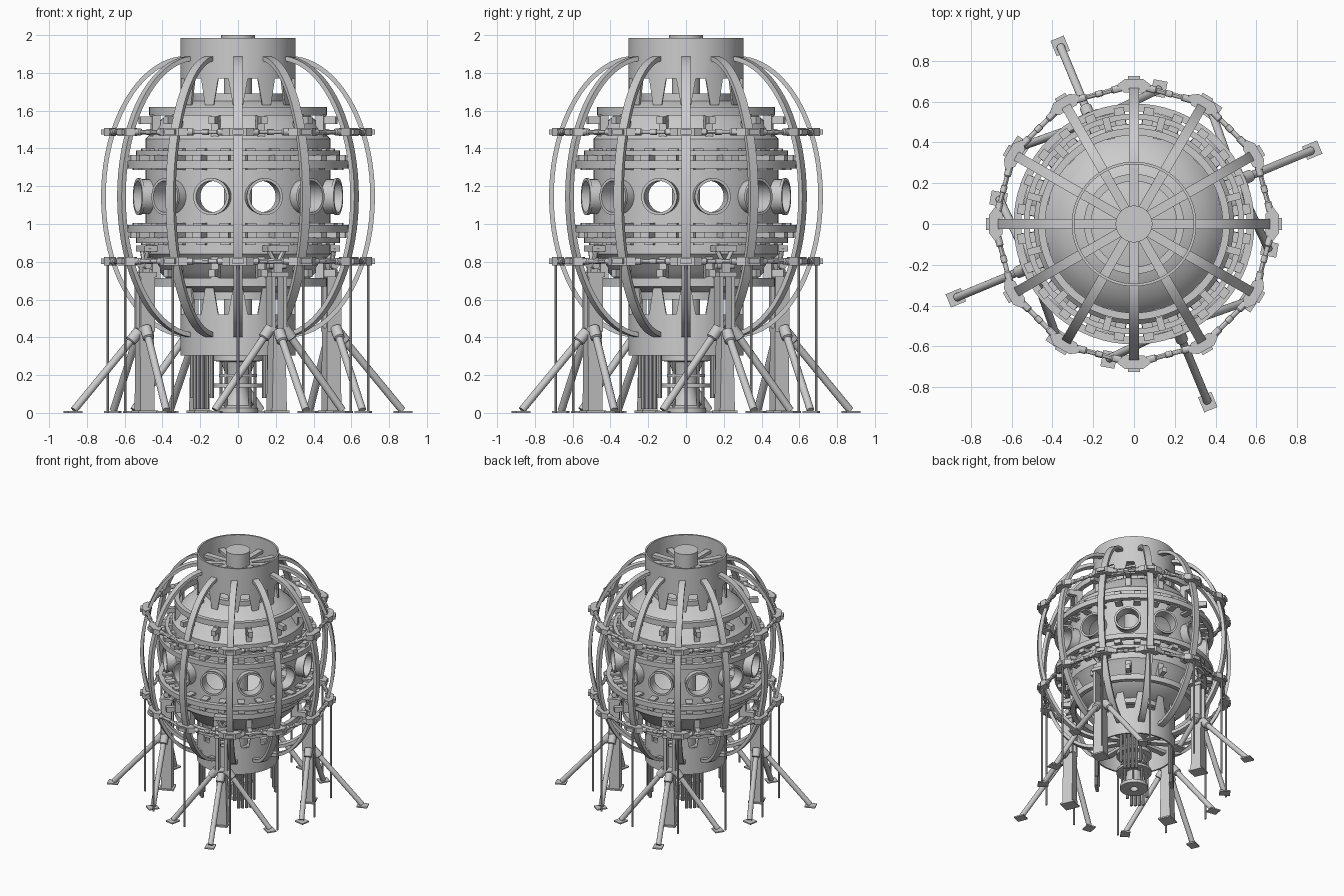
import bpy, bmesh
from math import sin, cos, pi, radians
from mathutils import Vector

if "Cube" in bpy.data.objects:
    bpy.data.objects.remove(bpy.data.objects["Cube"])

C = 1.145  # mid-plane height of the machine
TWELVE = [i * 30 for i in range(12)]
PORTS = [15 + i * 30 for i in range(12)]
LEGS = [22.5 + i * 90 for i in range(4)]


def P(a, r, t, z):
    """Point from angle, radius, tangential offset and height."""
    a = radians(a)
    return Vector((r * cos(a) - t * sin(a), r * sin(a) + t * cos(a), z))


def loft(bm, rings, loop=False):
    vs = [[bm.verts.new(p) for p in ring] for ring in rings]
    n, m = len(vs), len(vs[0])
    for i in range(n if loop else n - 1):
        a, b = vs[i], vs[(i + 1) % n]
        for j in range(m):
            k = (j + 1) % m
            bm.faces.new((a[j], a[k], b[k], b[j]))
    if not loop:
        bm.faces.new(vs[0][::-1])
        bm.faces.new(vs[-1])


def lathe(bm, prof, seg=72):
    loft(bm, [[P(360 * i / seg, r, 0, z) for r, z in prof] for i in range(seg)], True)


def ring(bm, r0, r1, z0, z1, seg=72):
    lathe(bm, [(r0, z0), (r1, z0), (r1, z1), (r0, z1)], seg)


def box(bm, a, r0, r1, w0, z0, z1, w1=None, t=0):
    w1 = w0 if w1 is None else w1
    loft(bm, [[P(a, r0, t - w / 2, z), P(a, r1, t - w / 2, z),
               P(a, r1, t + w / 2, z), P(a, r0, t + w / 2, z)]
              for w, z in ((w0, z0), (w1, z1))])


def rod(bm, a, b, radii, n=12):
    """Round bar from a to b; radii is one number or (fraction, radius) steps."""
    if not isinstance(radii, list):
        radii = [(0, radii), (1, radii)]
    d = (b - a).normalized()
    u = d.orthogonal().normalized()
    v = d.cross(u)
    loft(bm, [[a.lerp(b, f) + (u * cos(2 * pi * i / n) + v * sin(2 * pi * i / n)) * r
               for i in range(n)] for f, r in radii])


def finish(name, bm, mirror=False, cut=None):
    bmesh.ops.recalc_face_normals(bm, faces=bm.faces)
    if mirror and not cut:
        bmesh.ops.translate(bm, verts=bm.verts, vec=(0, 0, -C))
    me = bpy.data.meshes.new(name)
    bm.to_mesh(me)
    bm.free()
    ob = bpy.data.objects.new(name, me)
    bpy.context.collection.objects.link(ob)
    bpy.ops.object.select_all(action='DESELECT')
    bpy.context.view_layer.objects.active = ob
    ob.select_set(True)
    if cut:
        m = ob.modifiers.new('holes', 'BOOLEAN')
        m.object, m.operation, m.solver = cut, 'DIFFERENCE', 'EXACT'
        bpy.ops.object.modifier_apply(modifier='holes')
        bpy.data.objects.remove(cut)
        if mirror:
            for v in ob.data.vertices:
                v.co.z -= C
    bpy.ops.object.shade_smooth_by_angle(angle=radians(30))
    if mirror:
        ob.location.z = C
        m = ob.modifiers.new('mirror', 'MIRROR')
        m.use_axis = (False, False, True)
        m.use_mirror_merge = False
    return ob


# vessel wall with twelve port openings
bm = bmesh.new()
for a in PORTS:
    rod(bm, P(a, .41, 0, C), P(a, .7, 0, C), .084, 32)
cutter = finish('port_cutter', bm)
cutter.hide_render = True
bm = bmesh.new()
ring(bm, .465, .49, .84, 1.45, 96)
finish('vessel_wall', bm, cut=cutter)

# port tubes
bm = bmesh.new()
for a in PORTS:
    rings = []
    for i in range(32):
        c, s = cos(i * pi / 16), sin(i * pi / 16)
        rings.append([P(a, r, q * c, C + q * s) for r, q in
                      ((.47, .083), (.55, .083), (.55, .098), (.535, .098), (.535, .092), (.47, .092))])
    loft(bm, rings, True)
finish('port_tubes', bm)

# domed vessel ends
bm = bmesh.new()
lathe(bm, [(.08, 1.66), (.08, 1.675), (.2, 1.665), (.28, 1.64), (.36, 1.595), (.42, 1.54),
           (.46, 1.48), (.49, 1.45), (.49, 1.43), (.465, 1.43), (.44, 1.48), (.4, 1.53),
           (.34, 1.58), (.26, 1.625)])
finish('vessel_domes', bm, True)

# field coil rings around the vessel, with spaced support blocks
bm = bmesh.new()
ring(bm, .552, .59, 1.295, 1.335)
ring(bm, .51, .54, 1.362, 1.39)
for i in range(24):
    a = 15 * i + 7.5
    box(bm, a, .48, .575, .05, 1.33, 1.365)
    box(bm, a, .48, .515, .05, 1.365, 1.4)
    box(bm, a, .48, .56, .05, 1.285, 1.30)
finish('outer_coil_rings', bm, True)

# rings above and below the domes with their brackets
bm = bmesh.new()
ring(bm, .435, .47, 1.575, 1.62)
ring(bm, .21, .245, 1.62, 1.69)
for a in PORTS:
    box(bm, a, .43, .475, .04, 1.46, 1.58)
    box(bm, a, .46, .54, .035, 1.53, 1.57)
finish('dome_rings', bm, True)

# end collars with tapered notches
bm = bmesh.new()
for a in PORTS:
    box(bm, a, .27, .33, .125, 1.58, 1.77, .055)
cutter = finish('collar_cutter', bm)
cutter.hide_render = True
bm = bmesh.new()
ring(bm, .292, .305, 1.63, 1.985)
finish('end_collars', bm, True, cutter)

# curved coil limbs with radial spokes inside the collars
bm = bmesh.new()
for a in TWELVE:
    secs = []
    for i in range(41):
        t = radians(-90 + 180 * i / 40)
        r0, z0 = .27 + .43 * cos(t), C + .72 * sin(t)
        r1, z1 = .27 + .455 * cos(t), C + .745 * sin(t)
        secs.append([P(a, r0, -.024, z0), P(a, r1, -.024, z1), P(a, r1, .024, z1), P(a, r0, .024, z0)])
    loft(bm, secs)
    for z in (.40, 1.865):
        box(bm, a, .07, .275, .045, z, z + .025)
finish('coil_limbs', bm)

# centre column and end caps
bm = bmesh.new()
lathe(bm, [(.001, .35), (.075, .35), (.075, 1.85), (.09, 1.85), (.09, 2), (.001, 2)], 48)
finish('centre_column', bm)

# clamps and tie bars joining the limbs
bm = bmesh.new()
zr = 1.487
bar = [(0, .018), (.2, .018), (.23, .012), (.42, .012), (.43, .016),
       (.57, .016), (.58, .012), (.77, .012), (.8, .018), (1, .018)]
for a in TWELVE:
    h = .022
    loft(bm, [[P(a, .645, -.05, z), P(a, .68, -.085, z), P(a, .71, -.045, z),
               P(a, .71, .045, z), P(a, .68, .085, z), P(a, .645, .05, z)] for z in (zr - h, zr + h)])
    box(bm, a, .70, .725, .06, zr - .014, zr + .014)
    rod(bm, P(a, .668, .06, zr), P(a + 30, .668, -.06, zr), bar)
finish('limb_clamp_rings', bm, True)

# thin hanging rods below the lower ring
bm = bmesh.new()
for a in TWELVE:
    rod(bm, P(a, .69, 0, 0), P(a, .69, 0, .8), .007, 8)
finish('hanging_rods', bm)

# support columns with clevis heads
bm = bmesh.new()
for a in LEGS:
    box(bm, a, .495, .575, .085, 0, .45, .065)
    for t in (-.033, .033):
        box(bm, a, .495, .575, .022, .43, .73, t=t)
    box(bm, a, .485, .585, .1, .72, .745)
    box(bm, a, .515, .555, .05, .74, .8)
    rod(bm, P(a, .535, -.05, .78), P(a, .535, .05, .78), .02)
    for t in (-.05, .05):
        rod(bm, P(a, .535, 0, .78), P(a, .53, t, .875), .013)
    box(bm, a, .48, .56, .12, .855, .885)
    box(bm, a, .48, .59, .1, 0, .012)
finish('support_columns', bm)

# diagonal braces and foot plates
bm = bmesh.new()
for a in LEGS:
    braces = [(P(a, .57, 0, .43), P(a, .94, 0, .015)),
              (P(a, .545, .04, .45), P(a + 33, .67, 0, .015)),
              (P(a, .545, -.04, .45), P(a - 33, .67, 0, .015))]
    for top, foot in braces:
        rod(bm, top, foot, [(0, .03), (.12, .03), (.13, .02), (1, .02)], 16)
    box(bm, a, .905, .985, .07, 0, .01)
    for s in (-33, 33):
        box(bm, a + s, .635, .715, .07, 0, .01)
finish('leg_braces', bm)

# bundles of feed pipes under the lower collar
bm = bmesh.new()
for q in range(4):
    for d in (-15, -9, -3, 3, 9, 15):
        a = 45 + 90 * q + d
        rod(bm, P(a, .28, 0, .02 if abs(d) < 10 else .08), P(a, .28, 0, .4), .012, 10)
finish('feed_pipes', bm)

# central pedestal
bm = bmesh.new()
lathe(bm, [(.03, 0), (.105, 0), (.105, .025), (.08, .04), (.06, .09), (.055, .13), (.065, .2),
           (.09, .27), (.13, .275), (.13, .305), (.09, .31), (.08, .42), (.03, .42)], 48)
ring(bm, .05, .13, .135, .155, 48)
ring(bm, .06, .1, .19, .205, 48)
for i in range(8):
    rod(bm, P(45 * i, .09, 0, .02), P(45 * i, .09, 0, .28), .008, 8)
finish('pedestal', bm)
